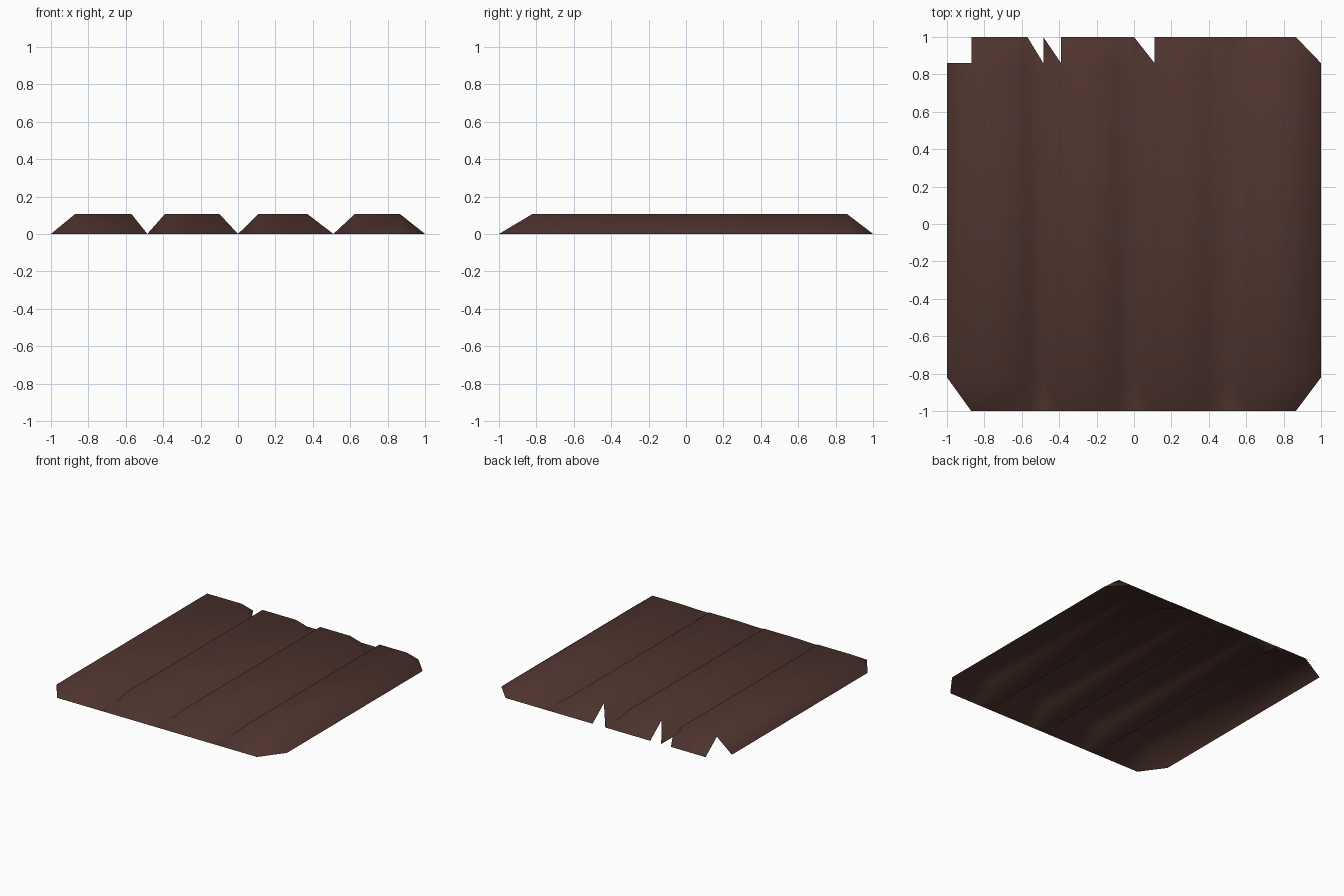
import bpy, bmesh

if "Cube" in bpy.data.objects:
    bpy.data.objects.remove(bpy.data.objects["Cube"])

H = 0.107  # plank height

# Grid lines: plank borders and grooves lie on the ground, plank tops are raised
XS = [-1, -.87, -.57, -.485, -.39, -.10, 0, .11, .37, .51, .625, .865, 1]
YS = [-1, -.82, .86, 1]
LOW = {0, 3, 6, 9, 12}

mat = bpy.data.materials.new("dark brown wood")
mat.diffuse_color = (0.0762, 0.0343, 0.0273, 1)
mat.use_nodes = True
mat.node_tree.nodes["Principled BSDF"].inputs["Base Color"].default_value = mat.diffuse_color

bm = bmesh.new()
grid = {}


def vert(i, j):
    if (i, j) not in grid:
        z = 0 if i in LOW or j in (0, 3) else H
        grid[i, j] = bm.verts.new((XS[i], YS[j], z))
    return grid[i, j]


# Cells that are only a triangle: corner to leave out
cut = {(0, 0): (0, 0), (11, 0): (12, 0), (11, 2): (12, 3),
       (2, 2): (3, 3), (3, 2): (4, 3), (6, 2): (7, 3)}
missing = {(0, 2)}  # broken-off back left corner

for i in range(12):
    for j in range(3):
        if (i, j) in missing:
            continue
        c = [(i, j), (i + 1, j), (i + 1, j + 1), (i, j + 1)]
        if (i, j) in cut:
            c.remove(cut[i, j])
            bm.faces.new([vert(*p) for p in c])
        elif j != 1 and (i in LOW) != (i + 1 in LOW):
            # corner between plank end and groove: fold from the groove to the end edge
            top = next(p for p in c if p[0] not in LOW and p[1] in (1, 2))
            k = c.index(top)
            c = c[k:] + c[:k]
            bm.faces.new([vert(*p) for p in (c[0], c[1], c[3])])
            bm.faces.new([vert(*p) for p in (c[1], c[2], c[3])])
        else:
            bm.faces.new([vert(*p) for p in c])

for f in bm.faces:
    f.smooth = True

me = bpy.data.meshes.new("plank_floor")
bm.to_mesh(me)
bm.free()
me.materials.append(mat)
ob = bpy.data.objects.new("plank_floor", me)
bpy.context.collection.objects.link(ob)
